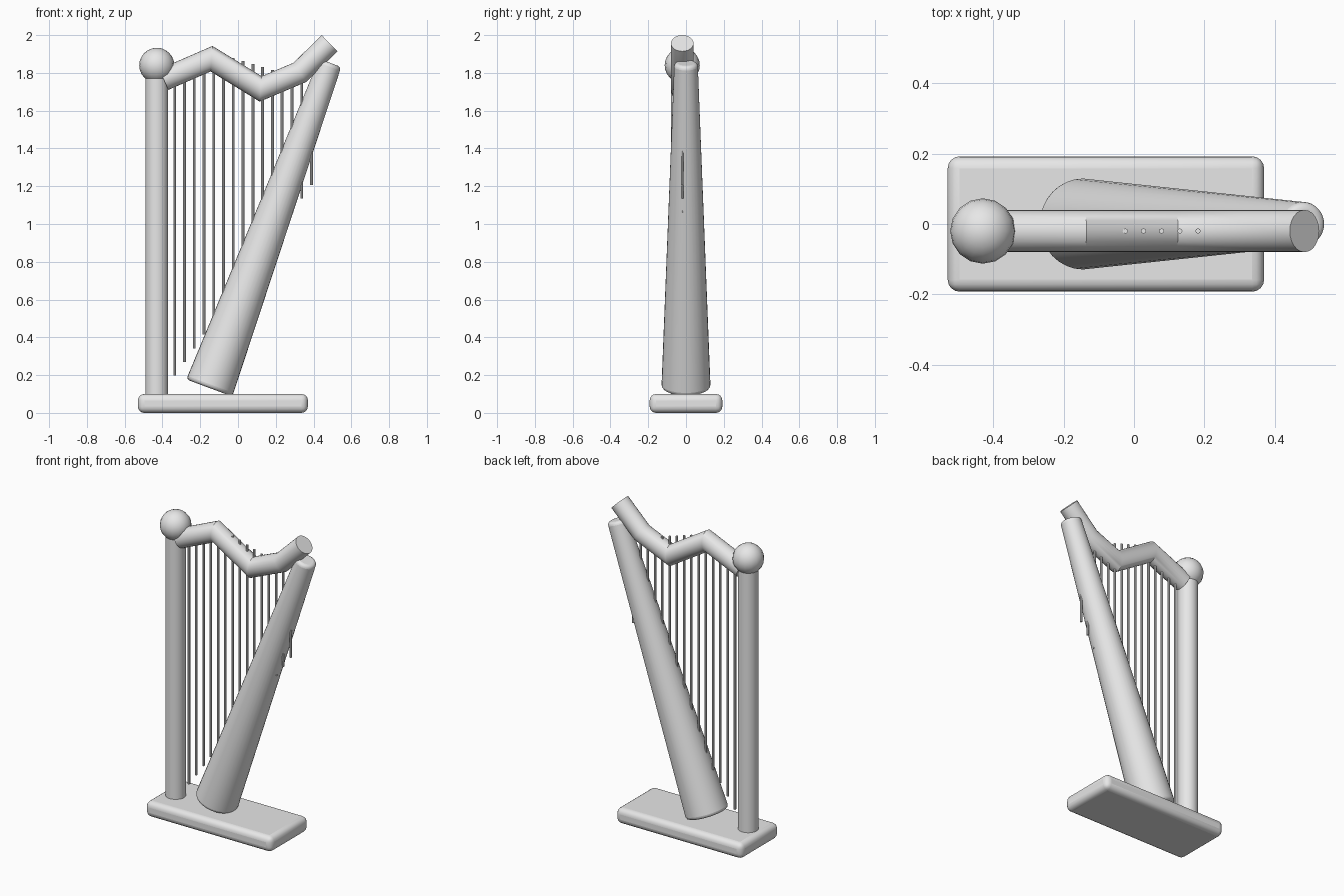
import bpy, bmesh
from math import radians, cos, sin, tau
from mathutils import Vector

cube = bpy.data.objects.get("Cube")
if cube:
    bpy.data.objects.remove(cube, do_unlink=True)

GREY = (0.8, 0.8, 0.8, 1.0)
grey = bpy.data.materials.new("plain grey")
grey.use_nodes = True
grey.diffuse_color = GREY
grey.node_tree.nodes["Principled BSDF"].inputs["Base Color"].default_value = GREY

FRAME_Y = -0.02  # shared plane of the pillar, neck and strings


def finish(obj, name, bevel=0.0):
    """Name, colour, round and shade a part."""
    obj.name = obj.data.name = name
    obj.data.materials.clear()
    obj.data.materials.append(grey)
    if bevel:
        mod = obj.modifiers.new("rounded edges", "BEVEL")
        mod.width, mod.segments = bevel, 4
        mod.limit_method, mod.angle_limit = "ANGLE", radians(40)
    bpy.ops.object.select_all(action="DESELECT")
    obj.select_set(True)
    bpy.context.view_layer.objects.active = obj
    bpy.ops.object.shade_smooth_by_angle(angle=radians(35))
    return obj


def rod(name, start, end, r1, r2, sides, bevel=0.0):
    """Straight, optionally tapered rod between two points."""
    start, end = Vector(start), Vector(end)
    axis = end - start
    bpy.ops.mesh.primitive_cone_add(
        vertices=sides, radius1=r1, radius2=r2, depth=axis.length,
        location=(start + end) / 2,
        rotation=axis.to_track_quat("Z", "Y").to_euler())
    return finish(bpy.context.object, name, bevel)


def mitred_tube(name, path, radius, sides):
    """Round tube along a path in the xz plane with mitred corners."""
    pts = [Vector((x, FRAME_Y, z)) for x, z in path]
    across = Vector((0, 1, 0))
    dirs = [(b - a).normalized() for a, b in zip(pts, pts[1:])]
    bm = bmesh.new()
    rings = []
    for p, d0, d1 in zip(pts, dirs[:1] + dirs, dirs + dirs[-1:]):
        tangent = (d0 + d1).normalized()
        up = tangent.cross(across) / tangent.dot(d0)
        rings.append([bm.verts.new(p + radius * (cos(tau * i / sides) * across
                                                 + sin(tau * i / sides) * up))
                      for i in range(sides)])
    for a, b in zip(rings, rings[1:]):
        for i in range(sides):
            j = (i + 1) % sides
            bm.faces.new((a[i], a[j], b[j], b[i]))
    bm.faces.new(rings[0])
    bm.faces.new(rings[-1])
    bmesh.ops.recalc_face_normals(bm, faces=bm.faces)
    mesh = bpy.data.meshes.new(name)
    bm.to_mesh(mesh)
    bm.free()
    obj = bpy.data.objects.new(name, mesh)
    bpy.context.collection.objects.link(obj)
    return finish(obj, name)


# Base slab
bpy.ops.mesh.primitive_cube_add(size=1, location=(-0.08, 0, 0.05))
base = bpy.context.object
base.scale = (0.9, 0.385, 0.1)
bpy.ops.object.transform_apply(location=False, rotation=False, scale=True)
finish(base, "base", 0.034)

# Pillar and its ball finial
rod("pillar", (-0.43, FRAME_Y, 0.09), (-0.43, FRAME_Y, 1.79), 0.06, 0.06, 32)
bpy.ops.mesh.primitive_uv_sphere_add(segments=16, ring_count=12, radius=0.093,
                                     location=(-0.43, FRAME_Y, 1.84))
finish(bpy.context.object, "finial")

# Zigzag neck
mitred_tube("neck", [(-0.393, 1.765), (-0.14, 1.875), (0.12, 1.715),
                     (0.328, 1.803), (0.485, 1.957)], 0.06, 24)

# Tapered leaning soundbox
rod("soundbox", (-0.152, 0, 0.132), (0.488, 0, 1.853), 0.13, 0.062, 32, 0.02)

# Strings
STRINGS, PEAK = 15, 6
for i in range(STRINGS):
    x = -0.335 + 0.0517 * i
    top = 1.76 + 0.019 * i if i < PEAK else 1.88 - 0.016 * (i - PEAK)
    rod(f"string_{i + 1}", (x, FRAME_Y, 0.198 + 0.072 * i), (x, FRAME_Y, top),
        0.0075, 0.0075, 8)
